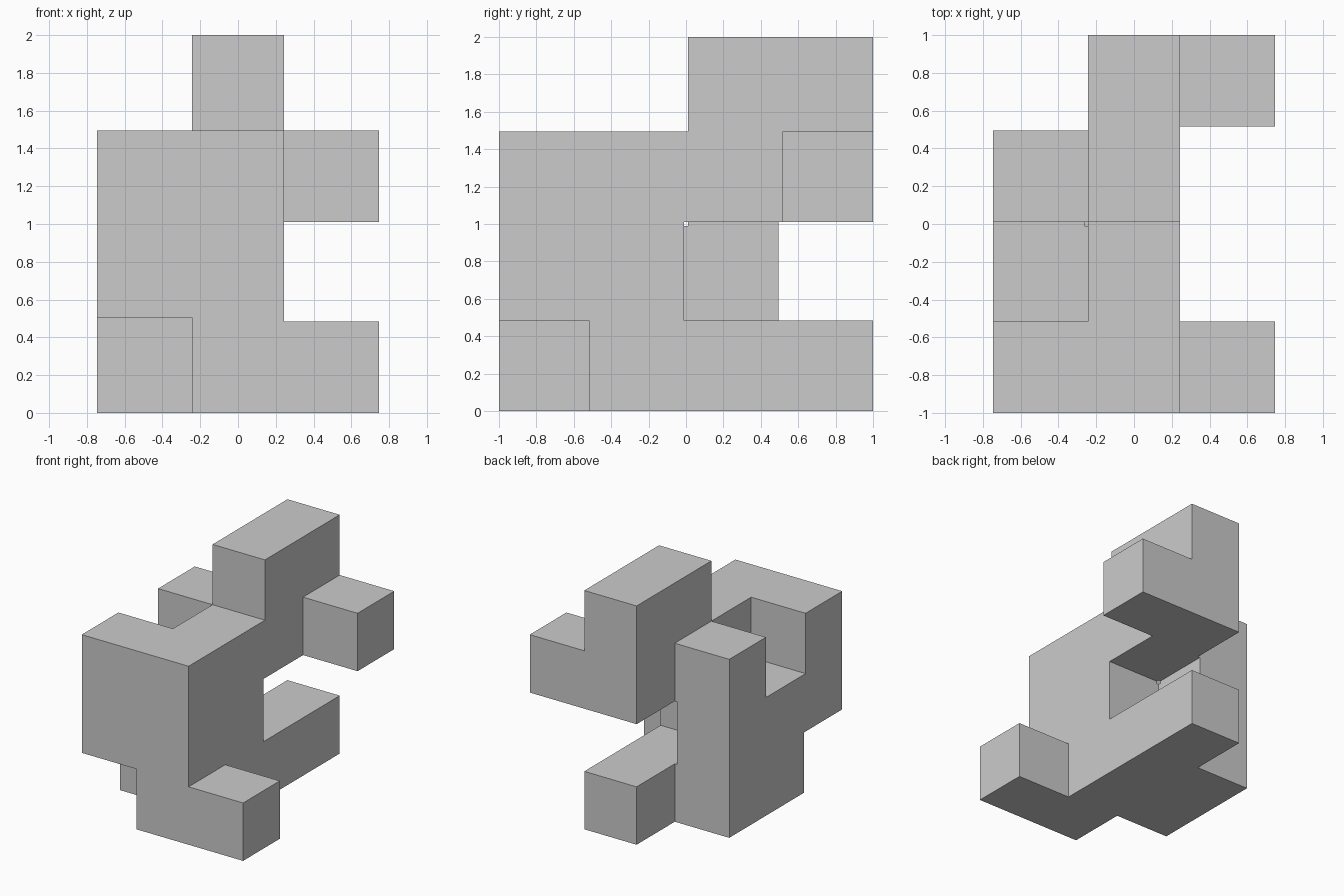
import bpy, bmesh, math

if "Cube" in bpy.data.objects:
    bpy.data.objects.remove(bpy.data.objects["Cube"])

U, D = 0.505, 0.01          # cell pitch, and clearance shaved off every face
SIZE = (3, 4, 4)
ORIGIN = (-1.5 * U, -2 * U, -D)

# Filled cells of the puzzle piece, given as bars: (x, y, z) index ranges, ends included
bars = [
    ((1, 1), (0, 3), (0, 0)),   # base bar
    ((1, 1), (0, 1), (1, 2)),   # front core
    ((1, 1), (2, 3), (2, 3)),   # upper rear arm
    ((0, 0), (2, 2), (0, 2)),   # left column
    ((0, 0), (1, 1), (0, 1)),   # left middle step
    ((0, 0), (0, 0), (1, 2)),   # left front block
    ((2, 2), (0, 0), (0, 0)),   # right front foot
    ((2, 2), (3, 3), (2, 2)),   # right rear knob
]
cells = {(x, y, z) for bx, by, bz in bars
         for x in range(bx[0], bx[1] + 1)
         for y in range(by[0], by[1] + 1)
         for z in range(bz[0], bz[1] + 1)}


def coord(axis, i):
    """Lattice planes come in pairs, just before and after each cell boundary."""
    return ORIGIN[axis] + (i // 2) * U + (D if i % 2 else -D)


def near(i):
    """Cells within the clearance of slab i: odd = cell interior, even = boundary."""
    return (i // 2,) if i % 2 else (i // 2 - 1, i // 2)


def solid(s):
    return all((x, y, z) in cells
               for x in near(s[0]) for y in near(s[1]) for z in near(s[2]))


# Skin the shrunken solid
bm = bmesh.new()
verts = {}


def vert(p):
    if p not in verts:
        verts[p] = bm.verts.new([coord(a, p[a]) for a in range(3)])
    return verts[p]


slabs = [(x, y, z) for x in range(2 * SIZE[0] + 1)
         for y in range(2 * SIZE[1] + 1)
         for z in range(2 * SIZE[2] + 1)]
for s in filter(solid, slabs):
    for a in range(3):
        b, c = (a + 1) % 3, (a + 2) % 3
        for side in (0, 1):
            n = list(s)
            n[a] += 1 if side else -1
            if solid(n):
                continue
            ring = []
            for db, dc in ((0, 0), (1, 0), (1, 1), (0, 1)):
                p = list(s)
                p[a] += side
                p[b] += db
                p[c] += dc
                ring.append(vert(tuple(p)))
            bm.faces.new(ring if side else ring[::-1])

# Merge the coplanar patches into clean flat faces
bmesh.ops.dissolve_limit(bm, angle_limit=math.radians(1),
                         verts=bm.verts[:], edges=bm.edges[:])
mesh = bpy.data.meshes.new("puzzle_piece")
bm.to_mesh(mesh)
bm.free()
bpy.context.collection.objects.link(bpy.data.objects.new("puzzle_piece", mesh))
